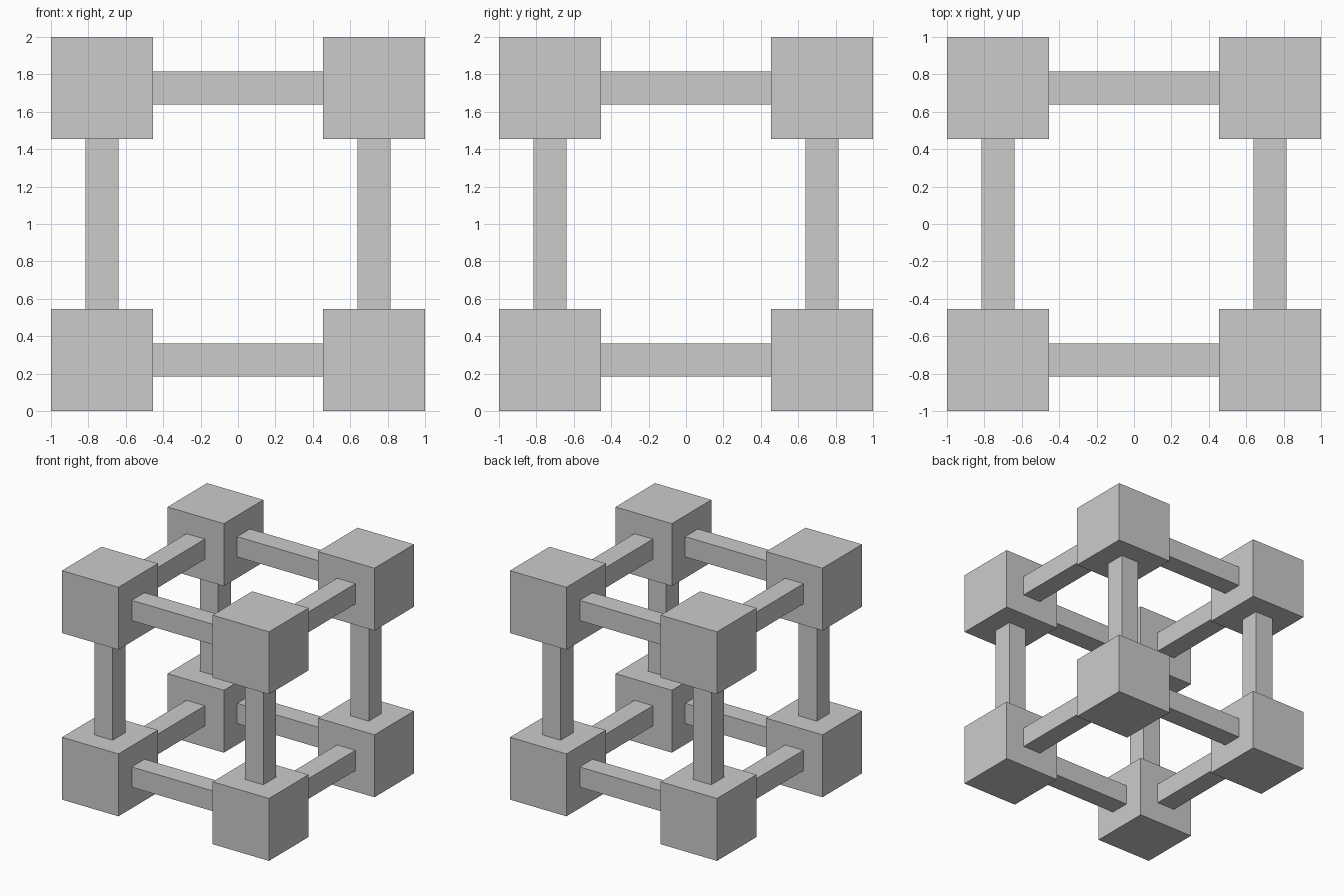
import bpy
from itertools import product

if "Cube" in bpy.data.objects:
    bpy.data.objects.remove(bpy.data.objects["Cube"])

CUBE = 0.545          # corner block edge
BAR = 0.177           # connecting bar thickness
C = 1 - CUBE / 2      # block centre offset from the middle
SPAN = 2 - 2 * CUBE   # gap between blocks


def box(name, centre, size):
    bpy.ops.mesh.primitive_cube_add(size=1, location=centre)
    obj = bpy.context.object
    obj.name = name
    obj.scale = size
    bpy.ops.object.transform_apply(location=False, rotation=False, scale=True)


# Corner blocks
for sx, sy, sz in product((-1, 1), repeat=3):
    box("corner_block", (sx * C, sy * C, 1 + sz * C), (CUBE,) * 3)

# Four connecting bars along each axis, ending on the block faces
for axis, label in enumerate(("width_bar", "depth_bar", "upright_bar")):
    for a, b in product((-C, C), repeat=2):
        centre = [a, b]
        centre.insert(axis, 0)
        centre[2] += 1
        size = [BAR] * 3
        size[axis] = SPAN
        box(label, centre, size)
